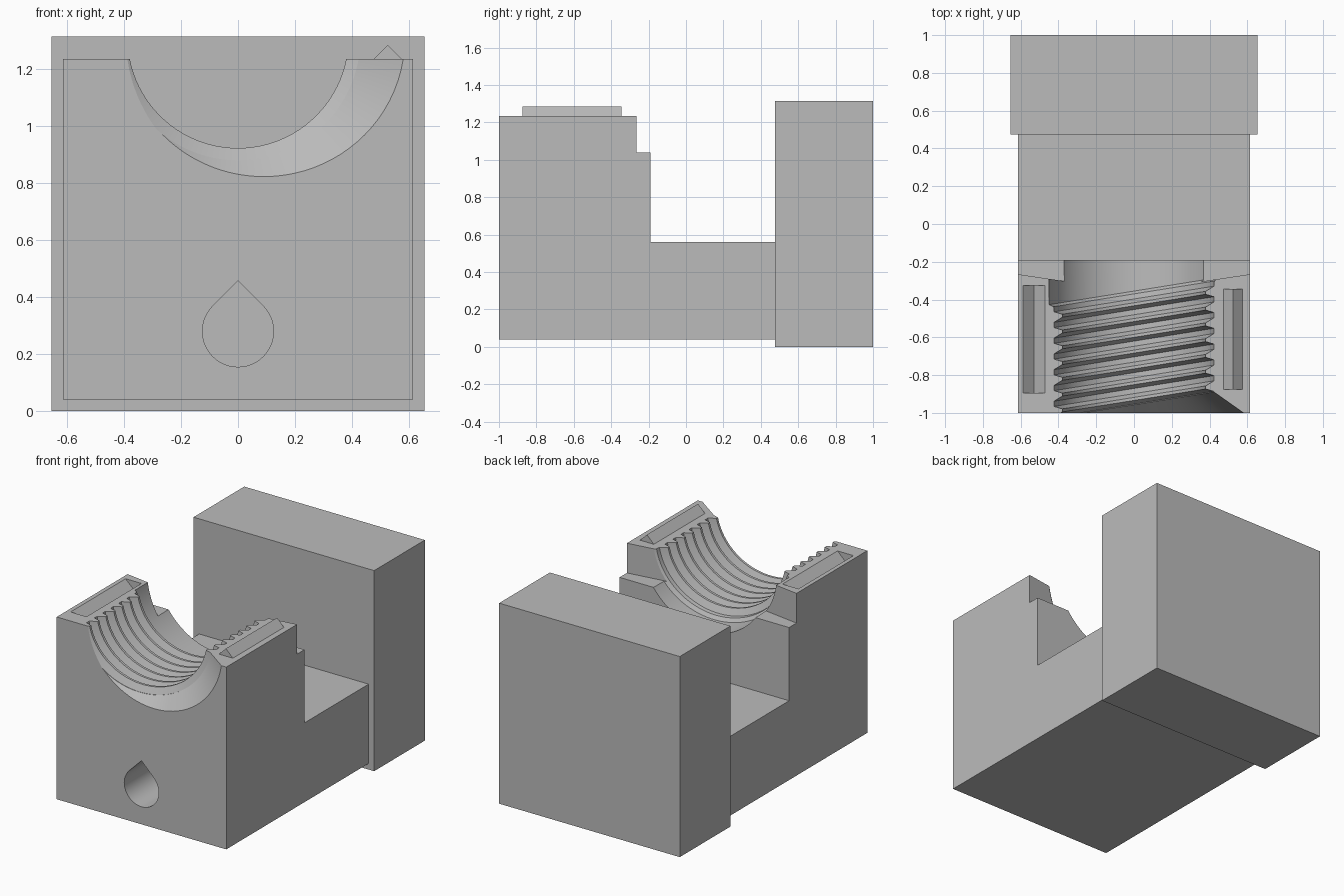
import bpy, bmesh, math

if "Cube" in bpy.data.objects:
    bpy.data.objects.remove(bpy.data.objects["Cube"])

grey = bpy.data.materials.new("plain grey")
grey.diffuse_color = (0.5, 0.5, 0.5, 1)
grey.use_nodes = True
grey.node_tree.nodes["Principled BSDF"].inputs["Base Color"].default_value = grey.diffuse_color


def make(name, verts, faces):
    mesh = bpy.data.meshes.new(name)
    bm = bmesh.new()
    vs = [bm.verts.new(v) for v in verts]
    for f in faces:
        bm.faces.new([vs[i] for i in f])
    bmesh.ops.recalc_face_normals(bm, faces=bm.faces)
    bm.to_mesh(mesh)
    bm.free()
    mesh.materials.append(grey)
    ob = bpy.data.objects.new(name, mesh)
    bpy.context.collection.objects.link(ob)
    return ob


def loft(name, rings):
    """Closed skin over rings that share a point count."""
    n = len(rings[0])
    verts = [p for r in rings for p in r]
    faces = [list(range(n)), list(range(len(verts) - n, len(verts)))]
    for k in range(len(rings) - 1):
        for i in range(n):
            j = (i + 1) % n
            faces.append([k * n + i, k * n + j, (k + 1) * n + j, (k + 1) * n + i])
    return make(name, verts, faces)


def along_x(name, prof, x0, x1):
    return loft(name, [[(x, y, z) for y, z in prof] for x in (x0, x1)])


def along_y(name, prof, y0, y1):
    return loft(name, [[(x, y, z) for x, z in prof] for y in (y0, y1)])


def cut(target, cutter):
    cutter.hide_render = True
    mod = target.modifiers.new("cut", 'BOOLEAN')
    mod.operation, mod.solver, mod.object = 'DIFFERENCE', 'EXACT', cutter
    bpy.context.view_layer.objects.active = target
    bpy.ops.object.modifier_apply(modifier=mod.name)
    bpy.data.objects.remove(cutter)


TOP, FLOOR, AXIS = 1.235, 0.04, 1.31

# rear block
along_x("rear_block", [(0.475, 0), (1, 0), (1, 1.315), (0.475, 1.315)], -0.655, 0.655)

# L-shaped body: threaded jaw and low bridge
body = along_x("jaw_body", [(-1, FLOOR), (0.475, FLOOR), (0.475, 0.56), (-0.19, 0.56),
                            (-0.19, TOP), (-1, TOP)], -0.615, 0.615)

# shoulder steps with slightly slanted walls
for s in (-1, 1):
    plan = [(0.2 * s, -0.328), (0.7 * s, -0.253), (0.7 * s, 0), (0.2 * s, 0)]
    cut(body, loft("step_cutter", [[(x, y, z) for x, y in plan] for z in (1.04, 1.5)]))

# slanted thread bore: flared mouth, ridges, wider rear recess
profile = [(-1.15, 0.65), (-0.957, 0.43)]
for i in range(6, -1, -1):
    u = -0.425 - 0.0835 * i
    profile += [(u + d, r) for d, r in ((-0.028, 0.43), (-0.008, 0.387),
                                       (0.008, 0.387), (0.028, 0.43))]
profile += [(-0.37, 0.432), (-0.355, 0.456), (0.15, 0.462)]
N = 96
rings = []
for u, r in profile:
    pts = [(r * math.sin(2 * math.pi * i / N), r * math.cos(2 * math.pi * i / N)) for i in range(N)]
    rings.append([(x, u + 0.16 * x, AXIS + c) for x, c in pts])
cut(body, loft("bore_cutter", rings))

# teardrop hole in the front
R, ZC = 0.125, 0.28
drop = [(0, ZC + R * math.sqrt(2))]
for i in range(37):
    a = math.radians(45 - 270 * i / 36)
    drop.append((R * math.cos(a), ZC + R * math.sin(a)))
cut(body, along_y("hole_cutter", drop, -1.1, 0.0))

# V groove on the left land
cut(body, along_y("groove_cutter", [(-0.64, TOP + 0.05), (-0.53, TOP - 0.055),
                                    (-0.42, TOP + 0.05)], -0.895, -0.325))

# matching V ridge on the right land
along_y("alignment_ridge", [(0.475, TOP), (0.525, TOP + 0.05), (0.575, TOP)], -0.875, -0.345)

# smooth the curved bore while keeping hard edges
bpy.ops.object.select_all(action='DESELECT')
body.select_set(True)
bpy.context.view_layer.objects.active = body
bpy.ops.object.shade_smooth_by_angle(angle=math.radians(20))
